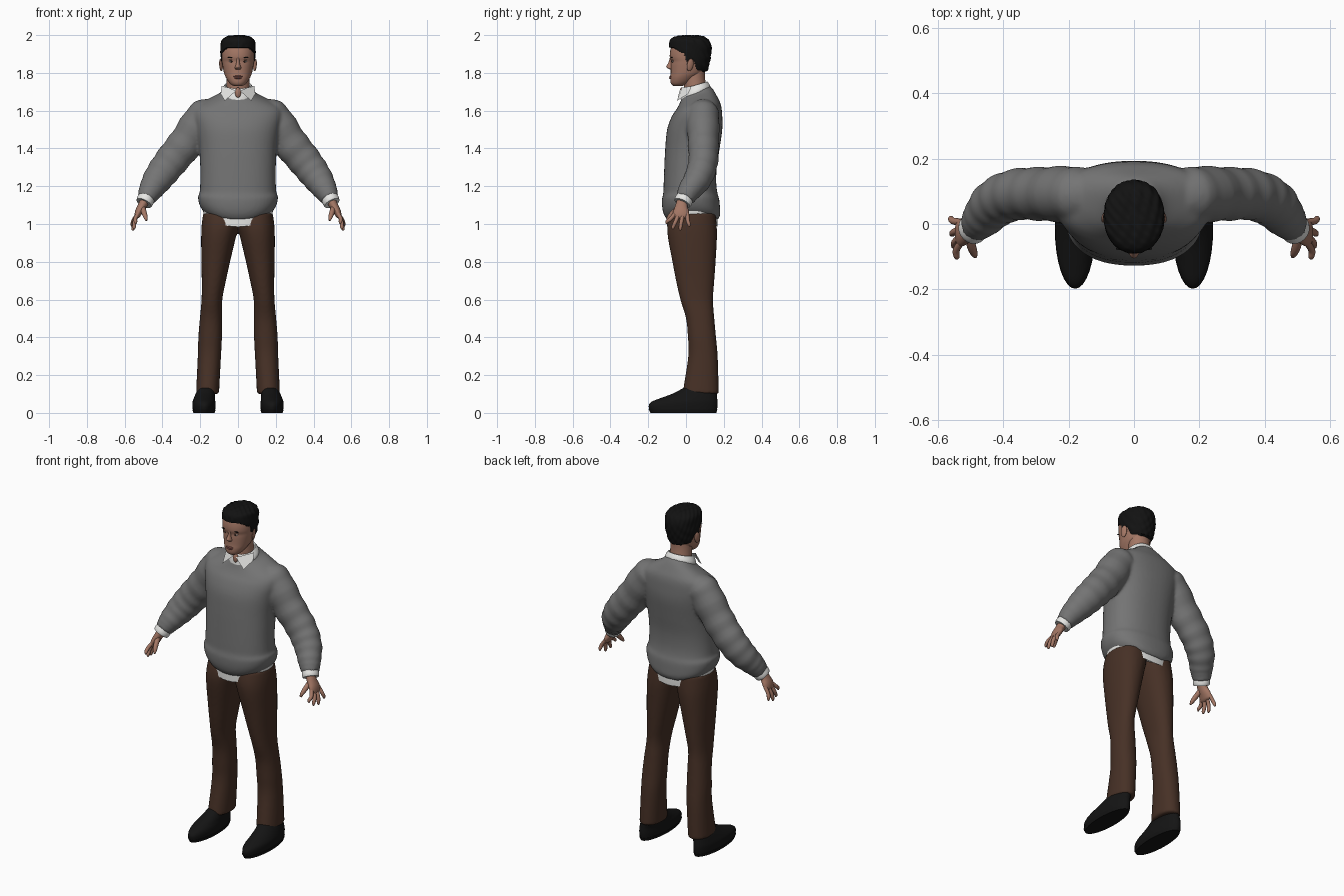
import bpy, bmesh, math
from mathutils import Vector


def mat(name, r, g, b):
    m = bpy.data.materials.new(name)
    m.diffuse_color = (r, g, b, 1)
    return m


WOOL = mat("grey wool", .175, .175, .175)
SHIRT = mat("white cotton", .8, .8, .78)
CLOTH = mat("brown cloth", .062, .030, .019)
SKIN = mat("skin", .37, .185, .13)
HAIR = mat("black hair", .006, .006, .006)
LEATHER = mat("black leather", .007, .007, .007)
LIP = mat("lips", .25, .09, .075)
EYE = mat("eye white", .5, .45, .42)
IRIS = mat("dark iris", .02, .012, .01)


def finish(name, bm, material, angle=50):
    bmesh.ops.recalc_face_normals(bm, faces=bm.faces)
    me = bpy.data.meshes.new(name)
    bm.to_mesh(me)
    bm.free()
    me.materials.append(material)
    ob = bpy.data.objects.new(name, me)
    bpy.context.collection.objects.link(ob)
    activate(ob)
    bpy.ops.object.shade_smooth_by_angle(angle=math.radians(angle))
    return ob


def activate(*obs):
    bpy.ops.object.select_all(action='DESELECT')
    for o in obs:
        o.select_set(True)
    bpy.context.view_layer.objects.active = obs[0]


def smooth_sections(secs, n):
    """Catmull-Rom interpolation through section tuples."""
    out = []
    for i in range(len(secs) - 1):
        a, b, c, d = (secs[max(i - 1, 0)], secs[i], secs[i + 1],
                      secs[min(i + 2, len(secs) - 1)])
        for k in range(n):
            t = k / n
            out.append([.5 * (2 * q + (r - p) * t + (2 * p - 5 * q + 4 * r - s) * t * t
                              + (3 * q - p - 3 * r + s) * t ** 3)
                        for p, q, r, s in zip(a, b, c, d)])
    return out + [list(secs[-1])]


def loft(name, secs, material, s=1, flat=False, n=4, seg=32, power=2, fold=0,
         shape=None, angle=50):
    """Skin elliptical sections (x, y, z, rx, ry, sag, tilt); s mirrors in x."""
    secs = smooth_sections([tuple(q) + (0,) * (7 - len(q)) for q in secs], n)
    bm = bmesh.new()
    rings = []
    for i, (x, y, z, rx, ry, sag, tilt) in enumerate(secs):
        d = Vector((0, 0, 1))
        if not flat:
            d = (Vector(secs[min(i + 1, len(secs) - 1)][:3]) - Vector(secs[max(i - 1, 0)][:3])).normalized()
        u = Vector((0, 1, 0))
        u = (u - d * u.dot(d)).normalized()
        v = u.cross(d)
        f = 1 + fold * math.sin(i * 1.55)
        ring = []
        for k in range(seg):
            a = 2 * math.pi * k / seg
            ca, sa = math.cos(a), math.sin(a)
            ca = math.copysign(abs(ca) ** (2 / power), ca)
            sa = math.copysign(abs(sa) ** (2 / power), sa)
            p = Vector((x, y, z)) + v * rx * f * ca + u * ry * f * sa
            p.z += sag * p.x ** 2 + tilt * (p.y - y)
            if shape:
                p = shape(p)
            ring.append(bm.verts.new((p.x * s, p.y, p.z)))
        rings.append(ring)
    for a, b in zip(rings, rings[1:]):
        for k in range(seg):
            bm.faces.new((a[k], a[(k + 1) % seg], b[(k + 1) % seg], b[k]))
    bm.faces.new(rings[0])
    bm.faces.new(rings[-1])
    return finish(name, bm, material, angle)


def zr(z, front, back, rx, cx=0, sag=0, tilt=0):
    """Horizontal section given its front and back y."""
    return (cx, (front + back) / 2, z, rx, (back - front) / 2, sag, tilt)


def blob(name, loc, size, material, rot=0):
    bm = bmesh.new()
    bmesh.ops.create_uvsphere(bm, u_segments=16, v_segments=10, radius=1)
    ob = finish(name, bm, material, 180)
    ob.location, ob.scale, ob.rotation_euler = loc, size, (0, rot, 0)
    return ob


def fuse(name, parts, voxel, steps):
    """Melt overlapping parts into one soft garment."""
    activate(*parts)
    bpy.ops.object.join()
    ob = bpy.context.object
    ob.name = name
    m = ob.modifiers.new("fuse", 'REMESH')
    m.mode, m.voxel_size, m.use_smooth_shade = 'VOXEL', voxel, True
    m2 = ob.modifiers.new("soften", 'SMOOTH')
    m2.iterations = steps
    for q in (m, m2):
        bpy.ops.object.modifier_apply(modifier=q.name)
    bpy.ops.object.shade_smooth()


# Sweater: torso with drooping waistband, plus two creased sleeves
torso = loft("torso", [
    zr(1.02, -.098, .168, .175, 0, 1.2), zr(1.045, -.115, .18, .195, 0, 1),
    zr(1.08, -.125, .18, .208, 0, .8), zr(1.13, -.127, .176, .212, 0, .4),
    zr(1.165, -.12, .166, .203), zr(1.22, -.118, .160, .2), zr(1.3, -.115, .163, .2),
    zr(1.4, -.11, .178, .205), zr(1.5, -.1, .192, .22), zr(1.57, -.075, .192, .235),
    zr(1.62, -.05, .185, .225, 0, 0, .1), zr(1.655, -.035, .165, .165, 0, 0, .2),
    zr(1.685, -.025, .145, .1, 0, 0, .3), zr(1.705, -.015, .128, .078, 0, 0, .35)],
    WOOL, flat=True, power=2.3, seg=48)
sleeves = [loft("sleeve", [
    (.13, .09, 1.62, .05, .06), (.178, .09, 1.575, .09, .085), (.276, .092, 1.43, .092, .082),
    (.36, .09, 1.325, .088, .078), (.42, .065, 1.245, .08, .074), (.462, .02, 1.18, .064, .062),
    (.478, .002, 1.15, .054, .054), (.487, -.008, 1.132, .048, .05)],
    WOOL, s, n=6, fold=.03) for s in (-1, 1)]
fuse("sweater", [torso] + sleeves, .009, 4)

# Shirt hem, collar band and collar points
loft("shirt_hem", [zr(.985, -.1, .166, .18, 0, 1.7), zr(1.03, -.1, .166, .185, 0, 1.2),
                   zr(1.08, -.1, .16, .185, 0, .8)], SHIRT, flat=True, power=2.3, seg=48)
loft("collar_band", [zr(1.685, -.028, .13, .088, 0, 0, .35), zr(1.705, -.025, .128, .087, 0, 0, .35),
                     zr(1.728, -.018, .118, .076, 0, 0, .3), zr(1.735, -.014, .112, .07, 0, 0, .3),
                     zr(1.725, -.012, .108, .066, 0, 0, .3)], SHIRT, flat=True)
for s in (-1, 1):
    bm = bmesh.new()
    pts = [(.01, -.034, 1.705), (.05, -.02, 1.722), (.086, .03, 1.73),
           (.092, .012, 1.69), (.07, -.047, 1.652)]
    vs = [bm.verts.new((x * s, y, z)) for x, y, z in pts]
    bm.faces.new(vs)
    bmesh.ops.solidify(bm, geom=bm.faces[:], thickness=.008)
    finish("collar_point", bm, SHIRT, 30)

# Skin showing at the open neck
blob("throat", (0, -.022, 1.695), (.016, .012, .028), SKIN)

# Trousers: two legs fused at the hips
fuse("trousers", [loft("leg", [
    zr(.1, -.016, .173, .061, .161), zr(.13, -.014, .173, .061, .16), zr(.3, .012, .168, .0615, .1515),
    zr(.4, .01, .159, .0625, .1475), zr(.5, .0, .15, .059, .143), zr(.6, -.03, .143, .055, .138),
    zr(.7, -.053, .15, .064, .128), zr(.8, -.072, .157, .076, .118), zr(.93, -.096, .164, .092, .103),
    zr(1.0, -.098, .162, .1, .092), zr(1.06, -.085, .155, .095, .088)],
    CLOTH, s, flat=True, power=2.2) for s in (-1, 1)], .009, 3)

for s in (-1, 1):
    # Shoes: sole and tapering upper
    loft("sole", [zr(0, -.188, .16, .056, .18), zr(.018, -.198, .167, .062, .18)],
         LEATHER, s, flat=True, n=1)
    loft("shoe", [zr(.015, -.194, .164, .059, .18), zr(.04, -.197, .167, .061, .18),
                  zr(.06, -.18, .167, .06, .18), zr(.078, -.135, .165, .056, .178),
                  zr(.1, -.075, .163, .052, .173), zr(.12, -.035, .16, .048, .168),
                  zr(.14, 0, .15, .045, .165)], LEATHER, s, flat=True)
    # Cuffs and hands
    loft("cuff", [(.482, -.003, 1.145, .044, .046), (.492, -.014, 1.122, .046, .048),
                  (.498, -.02, 1.11, .043, .045)], SHIRT, s)
    loft("palm", [(.49, -.015, 1.13, .026, .03), (.508, -.024, 1.095, .023, .033),
                  (.525, -.026, 1.065, .02, .042), (.535, -.028, 1.04, .014, .042),
                  (.538, -.028, 1.03, .006, .034)], SKIN, s, seg=20)
    tips = [(-.058, (.542, -.1, 1.0)), (-.038, (.55, -.068, .972)),
            (-.016, (.556, -.03, .965)), (.006, (.56, .016, .985))]
    for y, (tx, ty, tz) in tips:
        loft("finger", [(.53, y, 1.055, .01, .011), ((tx + .546) / 2, (ty + y) / 2 - .002, (tz + 1.055) / 2, .0105, .0105),
                        (tx, ty, tz + .012, .009, .009), (tx, ty, tz, .004, .004)], SKIN, s, seg=12)
    loft("thumb", [(.505, -.035, 1.09, .014, .014), (.497, -.068, 1.06, .014, .014),
                   (.489, -.09, 1.035, .011, .011), (.485, -.1, 1.018, .005, .005)], SKIN, s, seg=12)

# Neck and head
loft("neck", [zr(1.66, -.005, .12, .066), zr(1.72, -.01, .108, .062), zr(1.78, -.015, .1, .06),
              zr(1.83, -.02, .1, .06)], SKIN, flat=True)
loft("head", [
    zr(1.731, -.066, -.02, .022), zr(1.738, -.076, .005, .037), zr(1.752, -.082, .03, .05),
    zr(1.775, -.083, .06, .064), zr(1.8, -.081, .09, .074), zr(1.84, -.081, .108, .082),
    zr(1.862, -.08, .113, .085), zr(1.885, -.086, .117, .087), zr(1.92, -.083, .12, .087),
    zr(1.955, -.07, .11, .078), zr(1.98, -.035, .08, .045)], SKIN, flat=True, power=2.15)
loft("nose", [zr(1.818, -.085, -.06, .014), zr(1.826, -.1, -.06, .0175), zr(1.834, -.105, -.06, .014),
              zr(1.855, -.093, -.06, .009), zr(1.88, -.086, -.06, .008)], SKIN, flat=True, seg=16)
blob("upper_lip", (0, -.0805, 1.781), (.024, .008, .005), LIP)
blob("lower_lip", (0, -.0805, 1.773), (.02, .009, .006), LIP)
for s in (-1, 1):
    blob("eye", (.034 * s, -.0685, 1.861), (.014, .006, .0055), EYE)
    blob("iris", (.034 * s, -.0725, 1.861), (.0055, .0035, .0052), IRIS)
    blob("upper_lid", (.034 * s, -.070, 1.8675), (.016, .007, .004), SKIN)
    blob("eyebrow", (.036 * s, -.0755, 1.882), (.02, .005, .0035), HAIR, .08 * s)
    ear = blob("ear", (.09 * s, .022, 1.842), (.008, .018, .034), SKIN)
    ear.rotation_euler = (-.15, .12 * s, .35 * s)


# Hair: cap that dives under the skin below the hairline, ruffled on top
def hairline(y):
    pts = [(-.2, 1.935), (-.07, 1.935), (-.045, 1.915), (-.012, 1.9), (0, 1.858), (.016, 1.86),
           (.026, 1.878), (.045, 1.86), (.06, 1.815), (.3, 1.79)]
    for (a, p), (b, q) in zip(pts, pts[1:]):
        if a <= y <= b:
            return p + (q - p) * (y - a) / (b - a)
    return 1.8


def style(p):
    if p.z < hairline(p.y):
        return Vector((p.x * .86, .02 + (p.y - .02) * .86, p.z))
    k = .0022 * math.sin(p.x * 170 + p.y * 60) * math.sin(p.y * 120 + p.z * 90)
    return Vector((p.x * (1 + 12 * k), p.y + k, p.z + k * (p.z > 1.95)))


loft("hair", [
    zr(1.775, -.07, .098, .06), zr(1.8, -.08, .11, .073), zr(1.85, -.085, .124, .0875),
    zr(1.9, -.089, .133, .0915), zr(1.94, -.09, .134, .092), zr(1.97, -.086, .124, .087),
    zr(1.987, -.07, .105, .07), zr(1.996, -.04, .08, .045), zr(1.999, -.005, .05, .015)],
    HAIR, flat=True, n=8, seg=96, power=2.1, shape=style)
